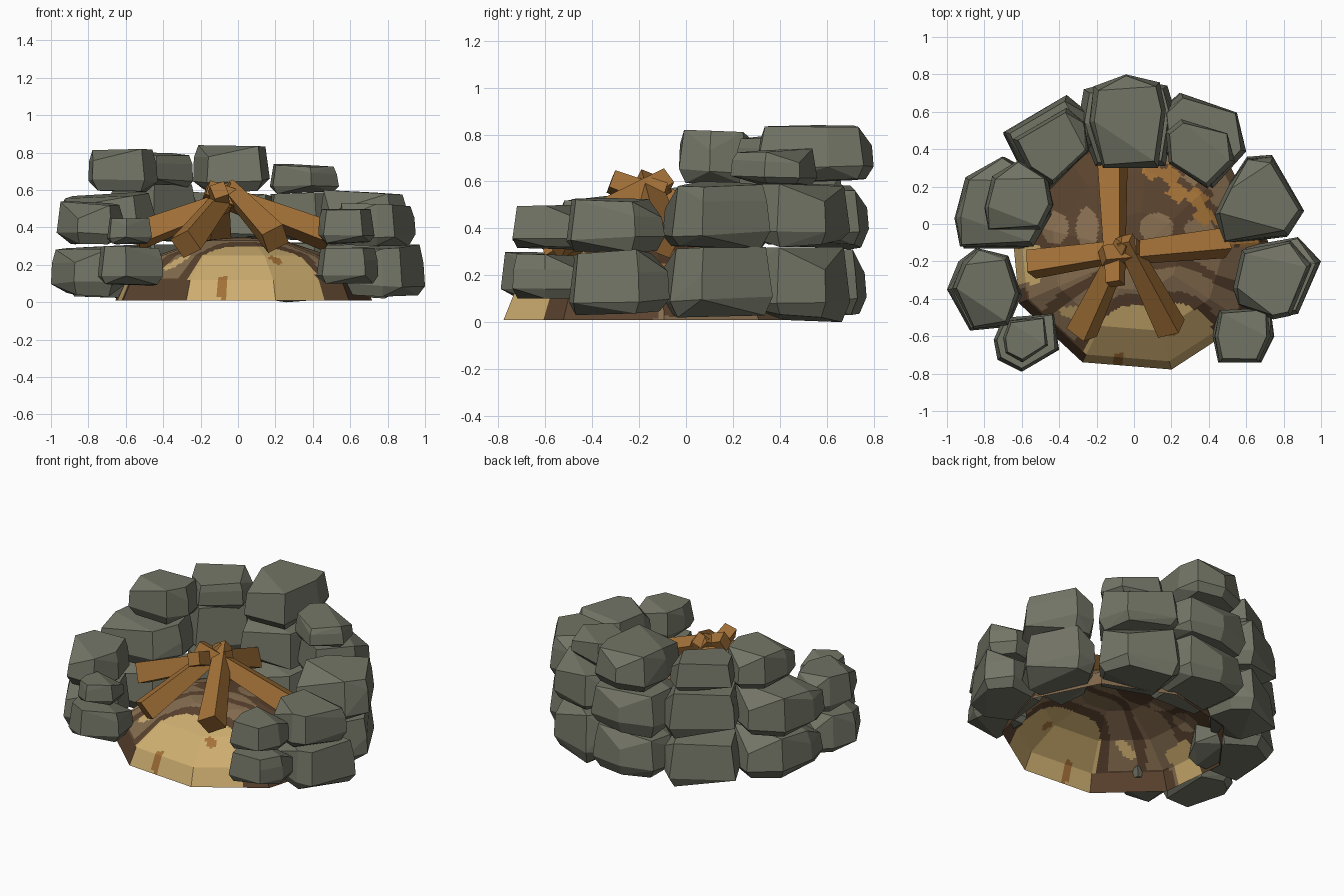
import bpy, bmesh, math, random
from mathutils import Vector, Matrix

if "Cube" in bpy.data.objects:
    bpy.data.objects.remove(bpy.data.objects["Cube"])


def mat(name, r, g, b):
    m = bpy.data.materials.new(name)
    lin = [((c / 255 + 0.055) / 1.055) ** 2.4 for c in (r, g, b)]
    m.diffuse_color = (*lin, 1)
    m.use_nodes = True
    m.node_tree.nodes["Principled BSDF"].inputs["Base Color"].default_value = m.diffuse_color
    return m


STONE = mat("grey stone", 115, 117, 102)
WOOD = mat("warm wood", 163, 113, 56)
SAND = mat("sand", 206, 174, 112)
DARK = mat("dark earth", 90, 66, 46)
MID = mat("brown earth", 134, 109, 80)


def make(name, bm, mats):
    bmesh.ops.recalc_face_normals(bm, faces=bm.faces)
    me = bpy.data.meshes.new(name)
    bm.to_mesh(me)
    bm.free()
    ob = bpy.data.objects.new(name, me)
    bpy.context.collection.objects.link(ob)
    for m in mats:
        me.materials.append(m)
    return ob


def rock(name, plan, box, seed):
    """Chunky convex stone: a plan outline with a tapered, tilted top and bottom, fitted to a box."""
    rnd = random.Random(seed)
    cx = sum(p[0] for p in plan) / len(plan)
    cy = sum(p[1] for p in plan) / len(plan)
    pts = []
    for z, s, skip in ((-1, 0.86, 0), (-0.55, 1.0, None), (0.35, 0.98, 1), (1, 0.9, 2)):
        tx, ty = rnd.uniform(-0.5, 0.5), rnd.uniform(-0.5, 0.5)
        for k, (x, y) in enumerate(plan):
            if skip is not None and k % 4 == skip:
                continue
            q = s * rnd.uniform(0.95, 1.0) if skip is not None else 1.0
            dx, dy = (x - cx) * q, (y - cy) * q
            pts.append(Vector((cx + dx, cy + dy, z + tx * dx + ty * dy)))
    lo = [min(p[i] for p in pts) for i in range(3)]
    hi = [max(p[i] for p in pts) for i in range(3)]
    bm = bmesh.new()
    for p in pts:
        bm.verts.new([box[2 * i] + (p[i] - lo[i]) / (hi[i] - lo[i])
                      * (box[2 * i + 1] - box[2 * i]) for i in range(3)])
    bmesh.ops.convex_hull(bm, input=bm.verts)
    bmesh.ops.delete(bm, geom=[v for v in bm.verts if not v.link_faces], context='VERTS')
    bmesh.ops.dissolve_limit(bm, angle_limit=0.12, verts=bm.verts, edges=bm.edges)
    make(name, bm, [STONE])


# Plan outlines of the stone columns
plans = {
    "left_front_small": [(-.75, -.63), (-.70, -.52), (-.43, -.50), (-.40, -.68), (-.60, -.79), (-.73, -.73)],
    "left": [(-1, -.35), (-.94, -.20), (-.85, -.13), (-.68, -.17), (-.61, -.38), (-.68, -.55), (-.88, -.57)],
    "left_rear": [(-.96, .03), (-.9, .25), (-.7, .36), (-.48, .25), (-.43, .05), (-.53, -.12), (-.93, -.12)],
    "rear_left": [(-.70, .49), (-.36, .69), (-.25, .60), (-.22, .42), (-.45, .2), (-.60, .3)],
    "rear": [(-.29, .56), (-.26, .74), (-.05, .8), (.17, .76), (.21, .62), (.16, .33), (-.2, .33)],
    "rear_right": [(.15, .60), (.25, .69), (.55, .59), (.60, .39), (.42, .2), (.17, .38)],
    "right_rear": [(.45, .05), (.52, .2), (.62, .35), (.75, .36), (.91, .07), (.83, -.06), (.5, -.1)],
    "right": [(.55, -.33), (.6, -.12), (.88, -.07), (1, -.2), (.88, -.48), (.78, -.5), (.58, -.42)],
    "right_front_small": [(.42, -.6), (.45, -.47), (.73, -.46), (.75, -.6), (.68, -.73), (.45, -.73)],
}
# Bounding box of the stone in each tier
tiers = {
    "left_front_small": [(-0.75, -0.40, -0.79, -0.48, 0.09, 0.30), (-0.70, -0.46, -0.74, -0.50, 0.31, 0.45)],
    "left": [(-1.00, -0.60, -0.57, -0.13, 0.03, 0.30), (-0.97, -0.61, -0.56, -0.13, 0.31, 0.54)],
    "left_rear": [(-0.94, -0.44, -0.13, 0.36, 0.02, 0.31), (-0.96, -0.44, -0.12, 0.36, 0.31, 0.59),
                  (-0.80, -0.43, -0.03, 0.34, 0.59, 0.82)],
    "rear_left": [(-0.70, -0.22, 0.18, 0.69, 0.01, 0.31), (-0.70, -0.22, 0.20, 0.69, 0.32, 0.63),
                  (-0.65, -0.24, 0.21, 0.62, 0.61, 0.80)],
    "rear": [(-0.29, 0.21, 0.31, 0.77, 0.03, 0.31), (-0.30, 0.22, 0.31, 0.78, 0.31, 0.59),
             (-0.24, 0.17, 0.30, 0.80, 0.59, 0.84)],
    "rear_right": [(0.14, 0.60, 0.19, 0.70, 0.00, 0.32), (0.15, 0.60, 0.19, 0.70, 0.32, 0.59),
                   (0.17, 0.54, 0.19, 0.56, 0.58, 0.74)],
    "right_rear": [(0.43, 0.90, -0.11, 0.37, 0.02, 0.32), (0.43, 0.91, -0.10, 0.36, 0.31, 0.60)],
    "right": [(0.54, 1.00, -0.50, -0.07, 0.03, 0.31), (0.53, 0.95, -0.51, -0.09, 0.30, 0.53)],
    "right_front_small": [(0.42, 0.75, -0.74, -0.45, 0.10, 0.29), (0.43, 0.73, -0.74, -0.45, 0.31, 0.50)],
}
seed = 40
for key, boxes in tiers.items():
    for t, b in enumerate(boxes):
        seed += 1
        rock(f"stone_{key}_{t + 1}", plans[key], b, seed)

# Earth mound: faceted open dome
bm = bmesh.new()
N, CX, CY = 9, 0.02, -0.15
prof = [(1.0, 0.01), (0.93, 0.12), (0.67, 0.25), (0.33, 0.33)]
rings = []
for r, z in prof:
    ang = [2 * math.pi * k / N - math.radians(115) for k in range(N)]
    rings.append([bm.verts.new((CX + 0.70 * r * math.cos(a), CY + 0.65 * r * math.sin(a), z)) for a in ang])
apex = bm.verts.new((CX, CY, 0.35))
for k in range(N):
    j = (k + 1) % N
    for a, b in zip(rings, rings[1:]):
        bm.faces.new((a[k], a[j], b[j], b[k]))
    bm.faces.new((rings[-1][k], rings[-1][j], apex))
bmesh.ops.subdivide_edges(bm, edges=bm.edges[:], cuts=17, use_grid_fill=True)


def blob(x, y, cx, cy, rx, ry):
    return ((x - cx) / rx) ** 2 + ((y - cy) / ry) ** 2 < 1


def earth(x, y, z):
    """Painted earth: 0 sand, 1 dark, 2 brown, 3 orange."""
    d = math.hypot((x - 0.12) / 1.15, y + 0.78) + 0.015 * math.sin(17 * x)
    if d < 0.36:
        return 3 if blob(x, y, 0.2, -0.57, 0.035, 0.025) or (abs(x + 0.08) < 0.022 and y < -0.69) else 0
    if d < 0.42 or (x < -0.28 and z < 0.13 and y < -0.35):
        return 1
    if blob(x, y, -0.33, -0.47, 0.07, 0.03) or (x < -0.5 and -0.32 < y < -0.12):
        return 0
    if y < -0.15 + 0.03 * math.sin(15 * x):
        return 1 if 0.55 < d < 0.6 or (x > 0.5 and z < 0.13) else 2
    # rear diagonal orange band with steps, rounded brown blobs on dark
    step = x * 0.85 + y + 0.03 * math.copysign(1, math.sin(24 * (x - y)))
    if x > 0.05 and 0.34 < step < 0.45:
        return 3
    if blob(x, y, -0.25, -0.02, 0.06, 0.11) or blob(x, y, 0.12, -0.02, 0.09, 0.08) \
            or blob(x, y, -0.42, -0.02, 0.07, 0.09) or blob(x, y, 0.35, -0.02, 0.08, 0.05) or step > 0.5:
        return 2
    return 1


for f in bm.faces:
    f.material_index = earth(*f.calc_center_median())
mound = make("earth_mound", bm, [SAND, DARK, MID, WOOD])
if sum(p.normal.z for p in mound.data.polygons) < 0:
    mound.data.flip_normals()


def log(name, foot, tip, w0, w1, roll):
    """Tapered square log, thick at the foot."""
    foot, tip = Vector(foot), Vector(tip)
    axis = tip - foot
    bm = bmesh.new()
    bmesh.ops.create_cone(bm, cap_ends=True, segments=4, radius1=w0 * 0.707,
                          radius2=w1 * 0.707, depth=axis.length,
                          matrix=Matrix.Translation((foot + tip) / 2)
                          @ axis.to_track_quat('Z', 'Y').to_matrix().to_4x4()
                          @ Matrix.Rotation(math.radians(roll), 4, 'Z'))
    make(name, bm, [WOOD])


# Campfire logs leaning together
log("log_left", (-0.55, -0.215, 0.35), (0.03, -0.13, 0.57), 0.125, 0.085, 25)
log("log_right", (0.49, -0.10, 0.35), (-0.17, -0.17, 0.60), 0.125, 0.085, 68)
log("log_back", (-0.115, 0.31, 0.36), (-0.10, -0.32, 0.60), 0.125, 0.08, 65)
log("log_front_left", (-0.28, -0.58, 0.31), (-0.05, -0.09, 0.60), 0.125, 0.075, 20)
log("log_front_right", (0.20, -0.56, 0.34), (-0.05, -0.08, 0.61), 0.125, 0.075, 15)
